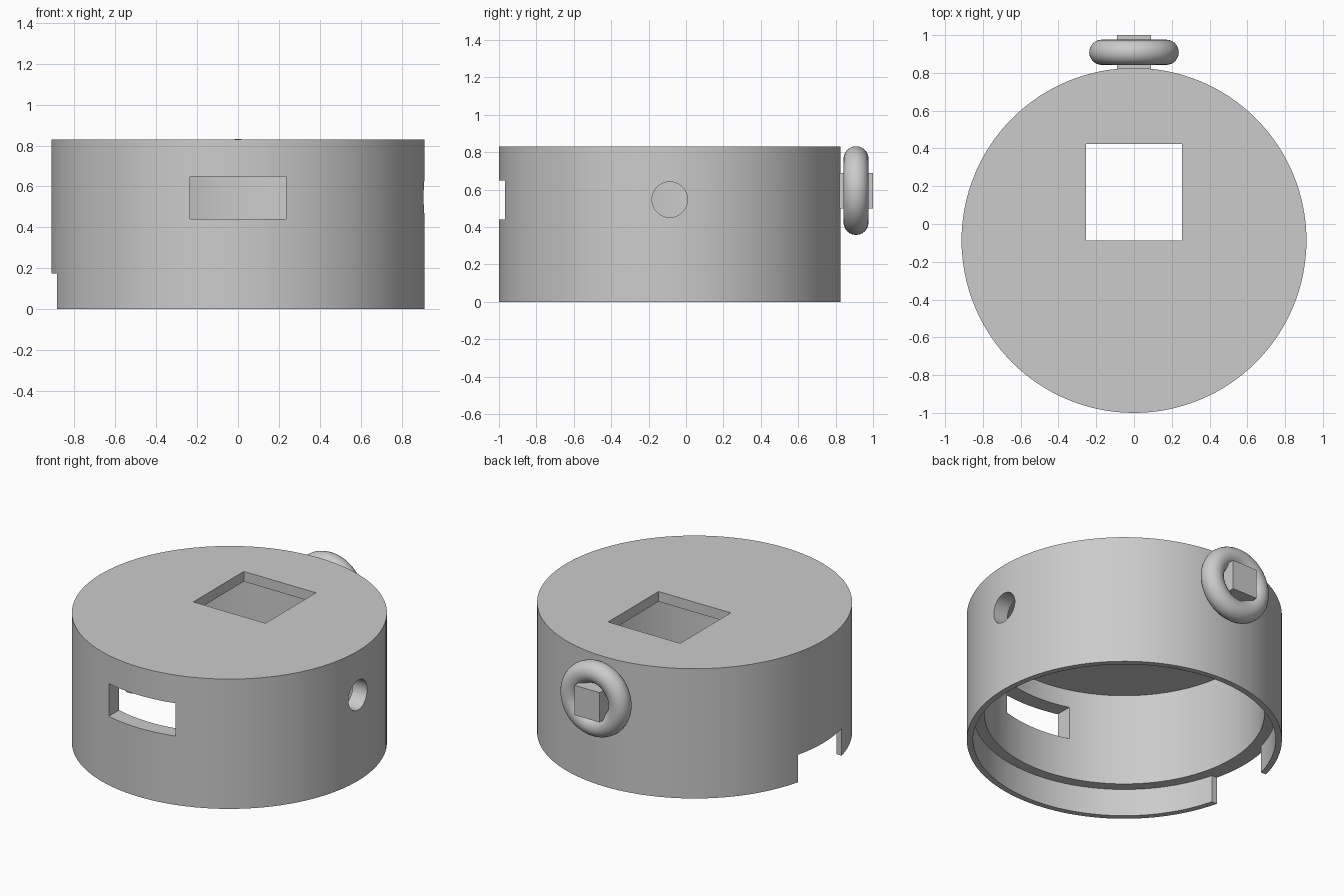
import bpy, bmesh, math
from mathutils import Matrix, Vector

if "Cube" in bpy.data.objects:
    bpy.data.objects.remove(bpy.data.objects["Cube"])

CY = -0.087      # y of the drum axis
R = 0.913        # drum radius

grey = bpy.data.materials.new("plain grey")
grey.use_nodes = True
colour = (0.6, 0.6, 0.6, 1)
grey.diffuse_color = colour
grey.node_tree.nodes["Principled BSDF"].inputs["Base Color"].default_value = colour


def finish(name, bm):
    bmesh.ops.recalc_face_normals(bm, faces=bm.faces)
    mesh = bpy.data.meshes.new(name)
    bm.to_mesh(mesh)
    bm.free()
    mesh.materials.append(grey)
    ob = bpy.data.objects.new(name, mesh)
    bpy.context.collection.objects.link(ob)
    return ob


def box(name, low, high):
    low, high = Vector(low), Vector(high)
    bm = bmesh.new()
    bmesh.ops.create_cube(bm, size=1)
    for v in bm.verts:
        v.co = [high[i] if v.co[i] > 0 else low[i] for i in range(3)]
    return finish(name, bm)


def lathe(name, points, steps, matrix, closed=False):
    """Revolve (radius, height) points about z, then place the result."""
    bm = bmesh.new()
    verts = [bm.verts.new((r, 0, z)) for r, z in points]
    pairs = list(zip(verts, verts[1:]))
    if closed:
        pairs.append((verts[-1], verts[0]))
    edges = [bm.edges.new(p) for p in pairs]
    bmesh.ops.spin(bm, geom=verts + edges, cent=(0, 0, 0), axis=(0, 0, 1),
                   angle=math.tau, steps=steps, use_merge=True)
    bmesh.ops.remove_doubles(bm, verts=bm.verts, dist=1e-5)
    bmesh.ops.transform(bm, matrix=matrix, verts=bm.verts)
    return finish(name, bm)


def select_only(ob):
    bpy.ops.object.select_all(action='DESELECT')
    ob.select_set(True)
    bpy.context.view_layer.objects.active = ob


def cut(ob, cutter):
    mod = ob.modifiers.new("cut", 'BOOLEAN')
    mod.operation = 'DIFFERENCE'
    mod.solver = 'EXACT'
    mod.object = cutter
    select_only(ob)
    bpy.ops.object.modifier_apply(modifier=mod.name)
    bpy.data.objects.remove(cutter)


# Hollow drum, open below, with a thin lip under an inner ledge
profile = [(0, 0.83), (R, 0.83), (R, 0), (0.877, 0),
           (0.877, 0.175), (0.812, 0.175), (0.812, 0.765), (0, 0.765)]
drum = lathe("drum_housing", profile, 128, Matrix.Translation((0, CY, 0)))

# Openings: square in the roof, slot in front, notch in the lip, round side hole
cut(drum, box("roof_cutter", (-0.255, CY, 0.7), (0.255, 0.423, 0.9)))
cut(drum, box("slot_cutter", (-0.236, -1.1, 0.44), (0.236, -0.5, 0.65)))
cut(drum, box("notch_cutter", (-1.1, CY - 0.222, -0.1), (-0.6, CY + 0.222, 0.175)))
turn_x = Matrix.Translation((0.85, CY, 0.547)) @ Matrix.Rotation(math.pi / 2, 4, 'Y')
cut(drum, lathe("hole_cutter", [(0, -0.3), (0.095, -0.3), (0.095, 0.3), (0, 0.3)],
                48, turn_x))

# Ring on a square peg at the back
ring_points = [(0.17 + 0.067 * math.cos(a), 0.067 * math.sin(a))
               for a in (math.tau * i / 24 for i in range(24))]
turn_y = Matrix.Translation((0, 0.909, 0.595)) @ Matrix.Rotation(math.pi / 2, 4, 'X')
ring = lathe("back_ring", ring_points, 64, turn_y, closed=True)
box("back_peg", (-0.089, 0.8, 0.5), (0.089, 1.0, 0.69))

for ob in (drum, ring):
    select_only(ob)
    bpy.ops.object.shade_smooth_by_angle(angle=math.radians(30))
